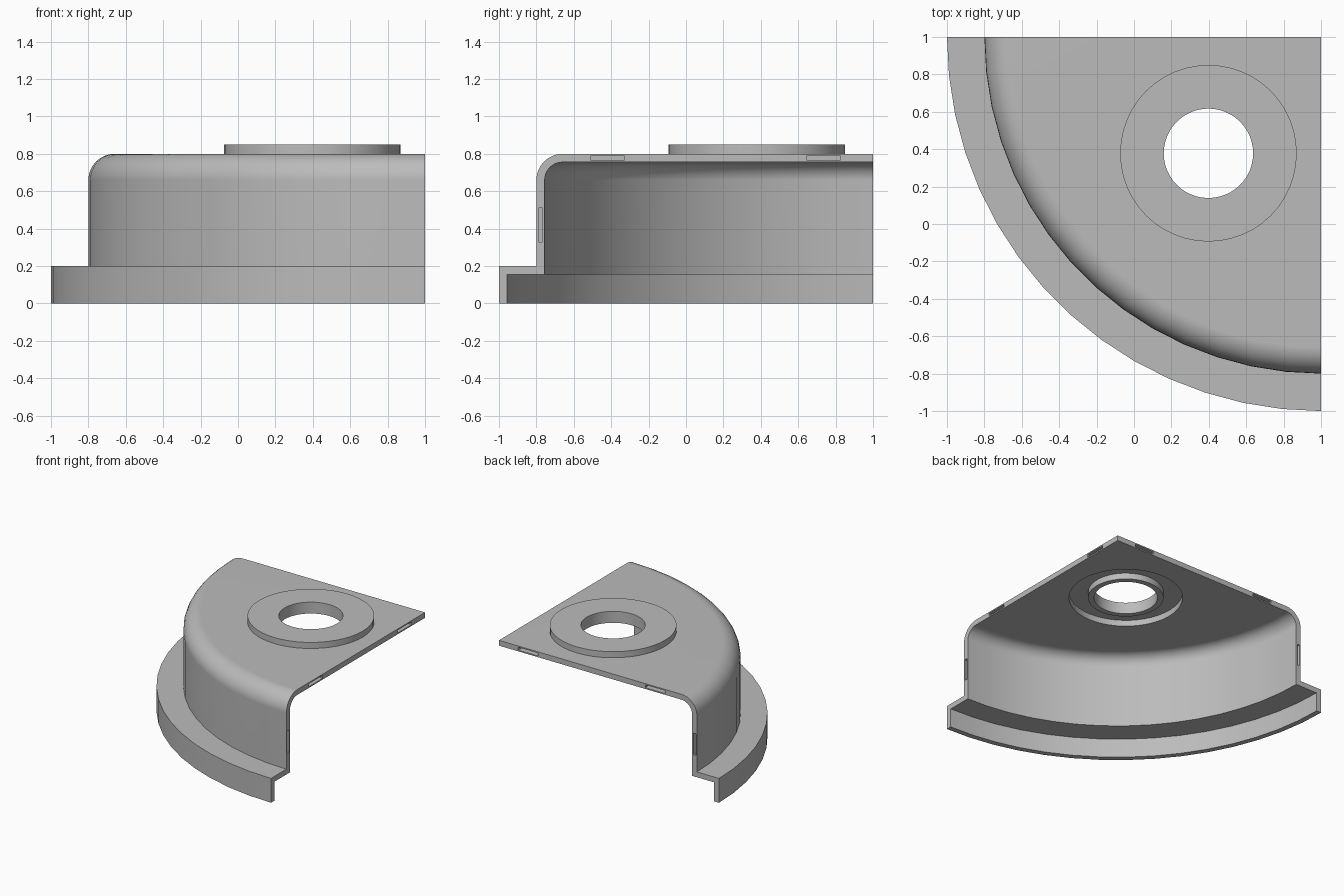
import bpy, bmesh, math
from mathutils import Matrix, Vector

if "Cube" in bpy.data.objects:
    bpy.data.objects.remove(bpy.data.objects["Cube"], do_unlink=True)

# Single plain grey
grey = bpy.data.materials.new("plain_grey")
grey.use_nodes = True
colour = (0.5, 0.5, 0.5, 1)
grey.diffuse_color = colour
grey.node_tree.nodes["Principled BSDF"].inputs["Base Color"].default_value = colour

WALL = 0.044
TOP = 0.8
HUB = (0.398, 0.378, 0)
HUB_SIDES = 48


def new_object(name, bm):
    bmesh.ops.remove_doubles(bm, verts=bm.verts, dist=1e-5)
    bmesh.ops.recalc_face_normals(bm, faces=bm.faces)
    mesh = bpy.data.meshes.new(name)
    bm.to_mesh(mesh)
    bm.free()
    mesh.materials.append(grey)
    obj = bpy.data.objects.new(name, mesh)
    bpy.context.collection.objects.link(obj)
    return obj


def lathe(name, profile, centre, start, sweep, steps):
    """Sweep a closed (radius, height) profile about a vertical axis."""
    bm = bmesh.new()
    rings = []
    for i in range(steps + 1):
        a = start + sweep * i / steps
        rings.append([bm.verts.new((centre[0] + r * math.cos(a),
                                    centre[1] + r * math.sin(a), z))
                      for r, z in profile])
    n = len(profile)
    for a, b in zip(rings, rings[1:]):
        for j in range(n):
            k = (j + 1) % n
            if profile[j][0] > 0 or profile[k][0] > 0:
                bm.faces.new((a[j], a[k], b[k], b[j]))
    if sweep < math.tau - 0.01:
        bm.faces.new(rings[0])
        bm.faces.new(rings[-1])
    return new_object(name, bm)


def fillet(r, z, radius, reverse=False):
    """Rounded shoulder running from the wall to the roof."""
    pts = [(r + radius * math.cos(i * math.pi / 16),
            z + radius * math.sin(i * math.pi / 16)) for i in range(9)]
    return pts[::-1] if reverse else pts


def cut(target, cutter):
    cutter.hide_render = True
    mod = target.modifiers.new("cut", "BOOLEAN")
    mod.operation = "DIFFERENCE"
    mod.solver = "EXACT"
    mod.object = cutter
    bpy.context.view_layer.objects.active = target
    bpy.ops.object.modifier_apply(modifier=mod.name)
    bpy.data.objects.remove(cutter, do_unlink=True)


def finish(obj):
    bpy.ops.object.select_all(action="DESELECT")
    obj.select_set(True)
    bpy.context.view_layer.objects.active = obj
    bpy.ops.object.shade_smooth_by_angle(angle=math.radians(30))
    mod = obj.modifiers.new("flat_roof_shading", "WEIGHTED_NORMAL")
    mod.keep_sharp = True


# Quarter shell: base rim, step, wall, rounded shoulder and roof
outer = [(2, 0), (2, 0.2), (1.8, 0.2)] + fillet(1.66, 0.66, 0.14) + [(0, TOP)]
inner = [(0, TOP - WALL)] + fillet(1.66, 0.66, 0.14 - WALL, True)
inner += [(1.8 - WALL, 0.2 - WALL), (2 - WALL, 0.2 - WALL), (2 - WALL, 0)]
shell = lathe("quarter_shell", outer + inner, (1, 1), math.pi, math.pi / 2, 15)

# Round opening in the roof under the hub
bm = bmesh.new()
bmesh.ops.create_cone(bm, cap_ends=True, segments=HUB_SIDES, radius1=0.428,
                      radius2=0.428, depth=0.4,
                      matrix=Matrix.Translation(Vector(HUB) + Vector((0, 0, TOP))))
cut(shell, new_object("opening_cutter", bm))

# Joining slots in both straight edges: (along, height, length, thickness)
mid = WALL / 2
for along, z, length, height in ((-0.42, TOP - mid, 0.18, 0.023),
                                 (0.735, TOP - mid, 0.18, 0.023),
                                 (-0.8 + mid, 0.42, 0.023, 0.18)):
    for mirrored in (False, True):
        place = (along, 1, z) if mirrored else (1, along, z)
        size = (length, 0.2, height) if mirrored else (0.2, length, height)
        bm = bmesh.new()
        bmesh.ops.create_cube(bm, size=1, matrix=Matrix.Translation(place)
                              @ Matrix.Diagonal((*size, 1)))
        cut(shell, new_object("slot_cutter", bm))

# Raised hollow hub with a short tube around its hole
hub = lathe("hub_ring",
            [(0.472, TOP), (0.472, 0.85), (0.239, 0.85), (0.239, TOP - WALL),
             (0.284, TOP - WALL), (0.284, 0.806), (0.428, 0.806), (0.428, TOP)],
            HUB, 0, math.tau, HUB_SIDES)

for part in (shell, hub):
    finish(part)
